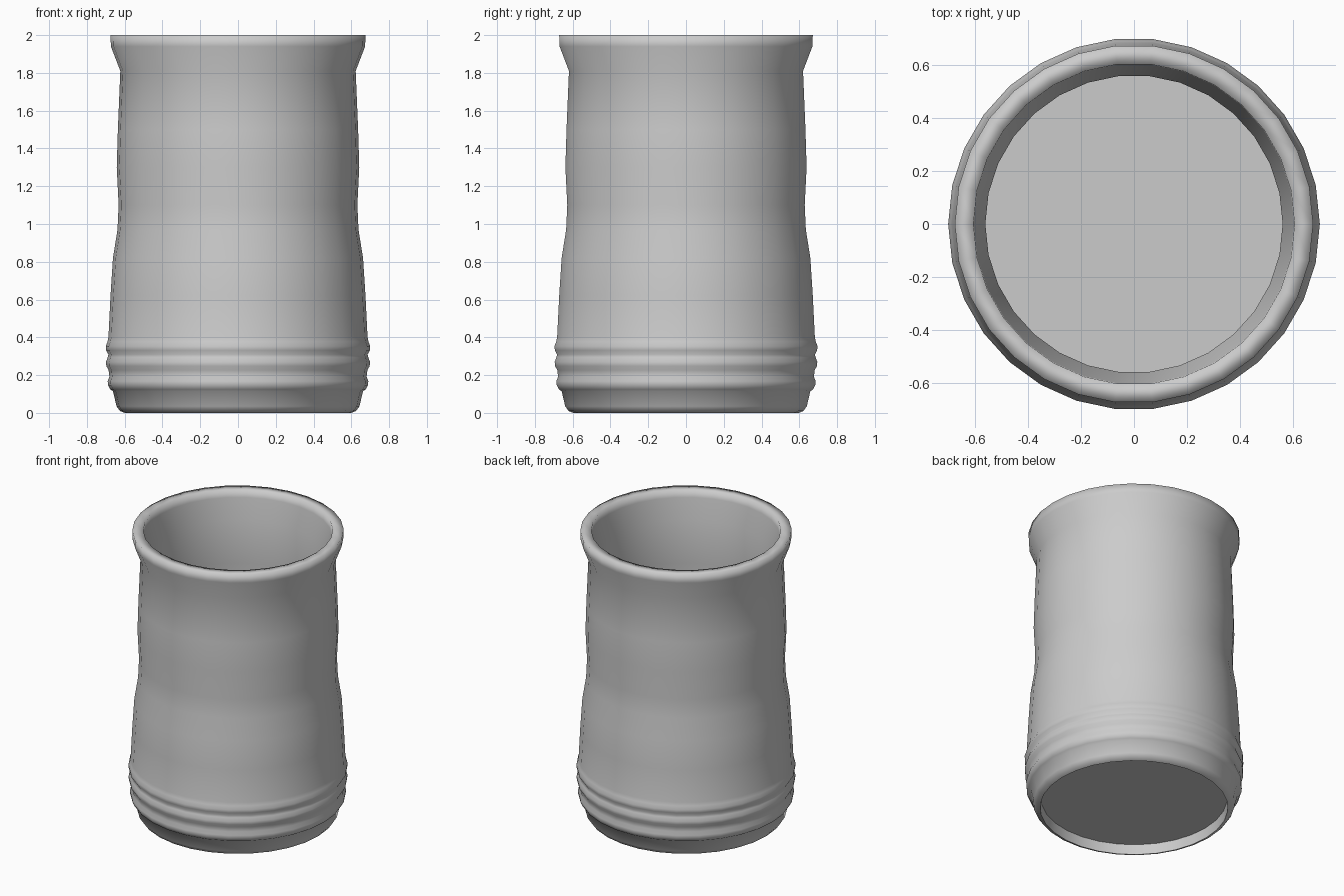
import bpy
import bmesh
from math import cos, sin, tau, radians

if "Cube" in bpy.data.objects:
    bpy.data.objects.remove(bpy.data.objects["Cube"])

SIDES = 30

# Outer wall, from the foot up to the lip
outer = [(0.60, 0.0), (0.625, 0.01), (0.643, 0.035), (0.662, 0.115)]

# Three rounded bands near the base
for z, r in ((0.16, 0.690), (0.262, 0.699), (0.345, 0.700)):
    outer += [(r - 0.014, z - 0.036), (r - 0.002, z - 0.014),
              (r, z + 0.008), (r - 0.009, z + 0.032)]

# Waisted body and flared lip
outer += [(0.686, 0.40), (0.675, 0.62), (0.662, 0.82), (0.638, 0.97),
          (0.632, 1.10), (0.642, 1.30), (0.636, 1.50), (0.623, 1.81),
          (0.673, 1.94), (0.675, 2.0)]

# Inside wall down to the floor, and the recess under the foot
inner = [(0.605, 2.0), (0.603, 1.95), (0.56, 1.81), (0.575, 1.50),
         (0.58, 1.30), (0.57, 1.10), (0.575, 0.97), (0.60, 0.82),
         (0.62, 0.40), (0.61, 0.20), (0.585, 0.09)]
recess = (0.595, 0.07)


def ring(bm, r, z):
    return [bm.verts.new((r * cos(tau * i / SIDES), r * sin(tau * i / SIDES), z))
            for i in range(SIDES)]


bm = bmesh.new()
rings = [ring(bm, r, z) for r, z in [recess] + outer + inner]
for a, b in zip(rings, rings[1:]):
    for i in range(SIDES):
        j = (i + 1) % SIDES
        bm.faces.new((a[i], a[j], b[j], b[i]))
bm.faces.new(rings[0][::-1])    # underside
bm.faces.new(rings[-1])         # inner floor
bmesh.ops.recalc_face_normals(bm, faces=bm.faces)

mesh = bpy.data.meshes.new("cup")
bm.to_mesh(mesh)
bm.free()
cup = bpy.data.objects.new("cup", mesh)
bpy.context.collection.objects.link(cup)
bpy.context.view_layer.objects.active = cup
cup.select_set(True)
bpy.ops.object.shade_smooth_by_angle(angle=radians(95))

# Keep the flat floor and underside crisp
for p in mesh.polygons:
    if len(p.vertices) > 4:
        p.use_smooth = False
